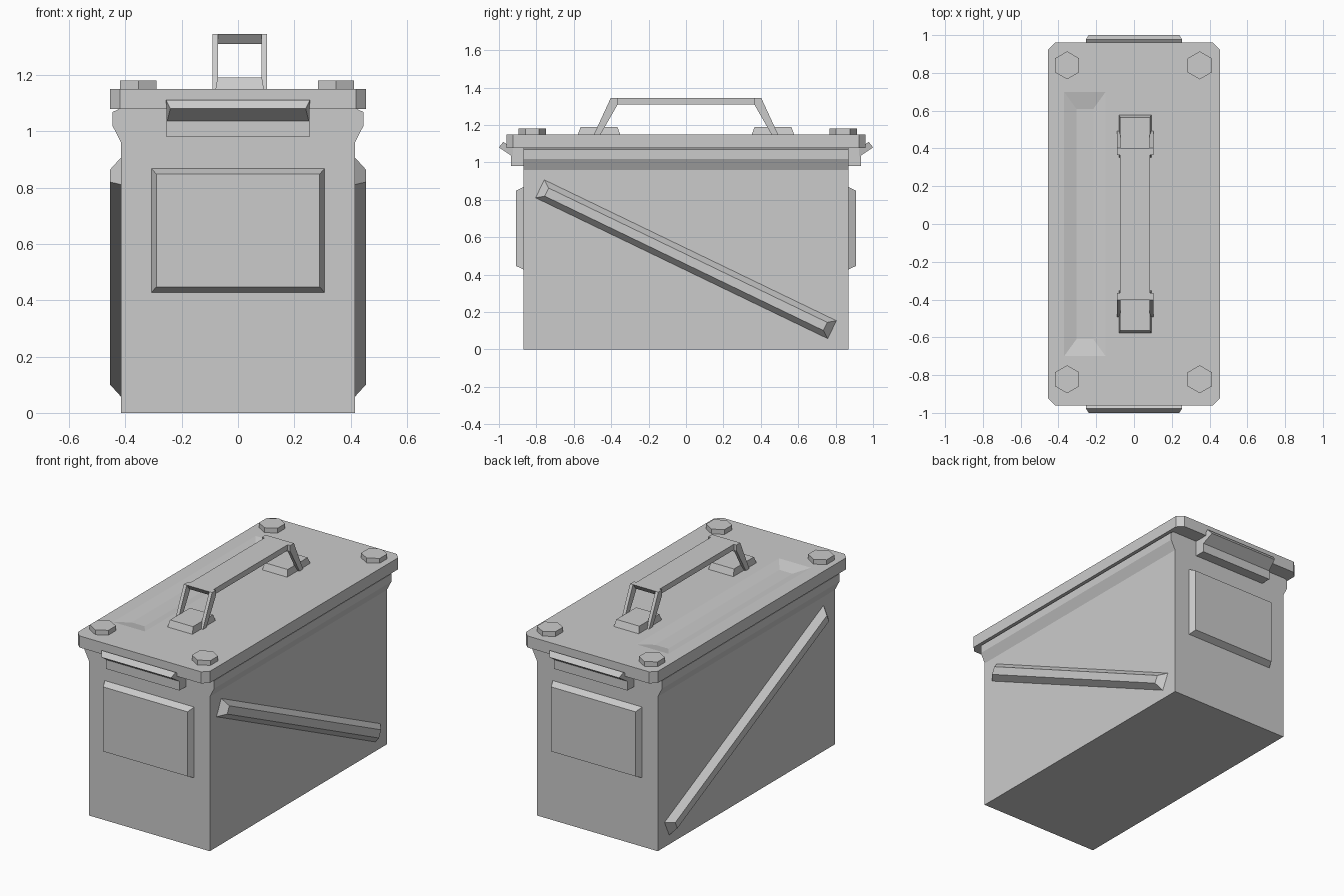
import bpy, bmesh
from mathutils import Vector

if "Cube" in bpy.data.objects:
    bpy.data.objects.remove(bpy.data.objects["Cube"])


def make_object(name, bm):
    bmesh.ops.recalc_face_normals(bm, faces=bm.faces)
    mesh = bpy.data.meshes.new(name)
    bm.to_mesh(mesh)
    bm.free()
    obj = bpy.data.objects.new(name, mesh)
    bpy.context.collection.objects.link(obj)
    return obj


def loft(name, ring_a, ring_b):
    """Closed solid between two matching rings of points."""
    bm = bmesh.new()
    a = [bm.verts.new(p) for p in ring_a]
    b = [bm.verts.new(p) for p in ring_b]
    n = len(a)
    bm.faces.new(a)
    bm.faces.new(b)
    for i in range(n):
        j = (i + 1) % n
        bm.faces.new((a[i], a[j], b[j], b[i]))
    return make_object(name, bm)


def frustum(name, origin, u, n, length, width, height, inset_u=0.0, inset_v=0.0):
    """Raised pad: rectangle (length along u) tapering along its normal n."""
    o, u, n = Vector(origin), Vector(u).normalized(), Vector(n).normalized()
    v = n.cross(u)
    corners = ((-1, -1), (1, -1), (1, 1), (-1, 1))

    def ring(l, w, h):
        return [o + u * (s * l / 2) + v * (t * w / 2) + n * h for s, t in corners]
    return loft(name, ring(length, width, 0),
                ring(length - 2 * inset_u, width - 2 * inset_v, height))


Z = (0, 0, 1)

# Body with flared shoulders along both long sides
half = [(0.415, 0), (0.415, 0.96), (0.445, 1.018), (0.445, 1.068), (0.42, 1.08)]
profile = half + [(-x, z) for x, z in reversed(half)]
loft("body", [(x, -0.87, z) for x, z in profile], [(x, 0.87, z) for x, z in profile])

# Lid with clipped corners
c = 0.036
lx, ly = 0.455, 0.96
outline = [(lx, ly - c), (lx - c, ly), (c - lx, ly), (-lx, ly - c),
           (-lx, c - ly), (c - lx, -ly), (lx - c, -ly), (lx, c - ly)]
lid = loft("lid", [(x, y, 1.078) for x, y in outline], [(x, y, 1.15) for x, y in outline])

# Shallow tapered recess pressed into the lid
cutter = frustum("recess_cutter", (-0.26, 0, 1.17), (0, 1, 0), (0, 0, -1),
                 1.58, 0.35, 0.04, 0.18, 0.13)
cutter.hide_render = True
cut = lid.modifiers.new("recess", "BOOLEAN")
cut.operation = "DIFFERENCE"
cut.solver = "EXACT"
cut.object = cutter
bpy.context.view_layer.update()
bpy.context.view_layer.objects.active = lid
bpy.ops.object.modifier_apply(modifier=cut.name)
bpy.data.objects.remove(cutter)

# Raised end panels and latches, front and back
for side, s in (("front", -1), ("back", 1)):
    frustum(f"{side}_panel", (0, s * 0.865, 0.6475), (1, 0, 0), (0, s, 0),
            0.62, 0.445, 0.045, 0.02, 0.022)
    block = [(0.86, 0.98), (0.935, 0.98), (0.935, 1.085), (0.86, 1.085)]
    loft(f"{side}_latch_block", [(-0.253, s * y, z) for y, z in block],
         [(0.253, s * y, z) for y, z in block])
    lever = [(0.925, 1.03, 0.253), (1.0, 1.08, 0.24), (0.977, 1.11, 0.255), (0.925, 1.072, 0.253)]
    loft(f"{side}_latch_lever", [(-w, s * y, z) for y, z, w in lever],
         [(w, s * y, z) for y, z, w in lever])

# Diagonal ribs on the long sides
for side, s in (("left", -1), ("right", 1)):
    frustum(f"{side}_diagonal_rib", (s * 0.41, 0, 0.482), (0, 1.57, -0.757), (s, 0, 0),
            1.744, 0.114, 0.045, 0.045, 0.033)

# Hexagonal lid bolts
for x in (-0.354, 0.348):
    for y in (-0.822, 0.84):
        bpy.ops.mesh.primitive_cylinder_add(vertices=6, radius=0.074, depth=0.04,
                                            location=(x, y, 1.16))
        bpy.context.object.name = "lid_bolt"

# Carrying handle: flat bar, paired legs and mounting brackets
hx = 0.006
grip = [(-0.402, 1.345), (0.402, 1.345), (0.375, 1.31), (-0.375, 1.31)]
loft("handle_bar", [(hx - 0.08, y, z) for y, z in grip],
     [(hx + 0.08, y, z) for y, z in grip])
leg = [(0.493, 1.148), (0.458, 1.148), (0.365, 1.31), (0.365, 1.345), (0.402, 1.345)]
for s in (-1, 1):
    frustum("handle_bracket", (hx, s * 0.465, 1.148), (0, 1, 0), Z,
            0.228, 0.172, 0.042, 0.016, 0.007)
    for t in (-1, 1):
        loft("handle_leg", [(hx + t * 0.077, s * y, z) for y, z in leg],
             [(hx + t * 0.097, s * y, z) for y, z in leg])
